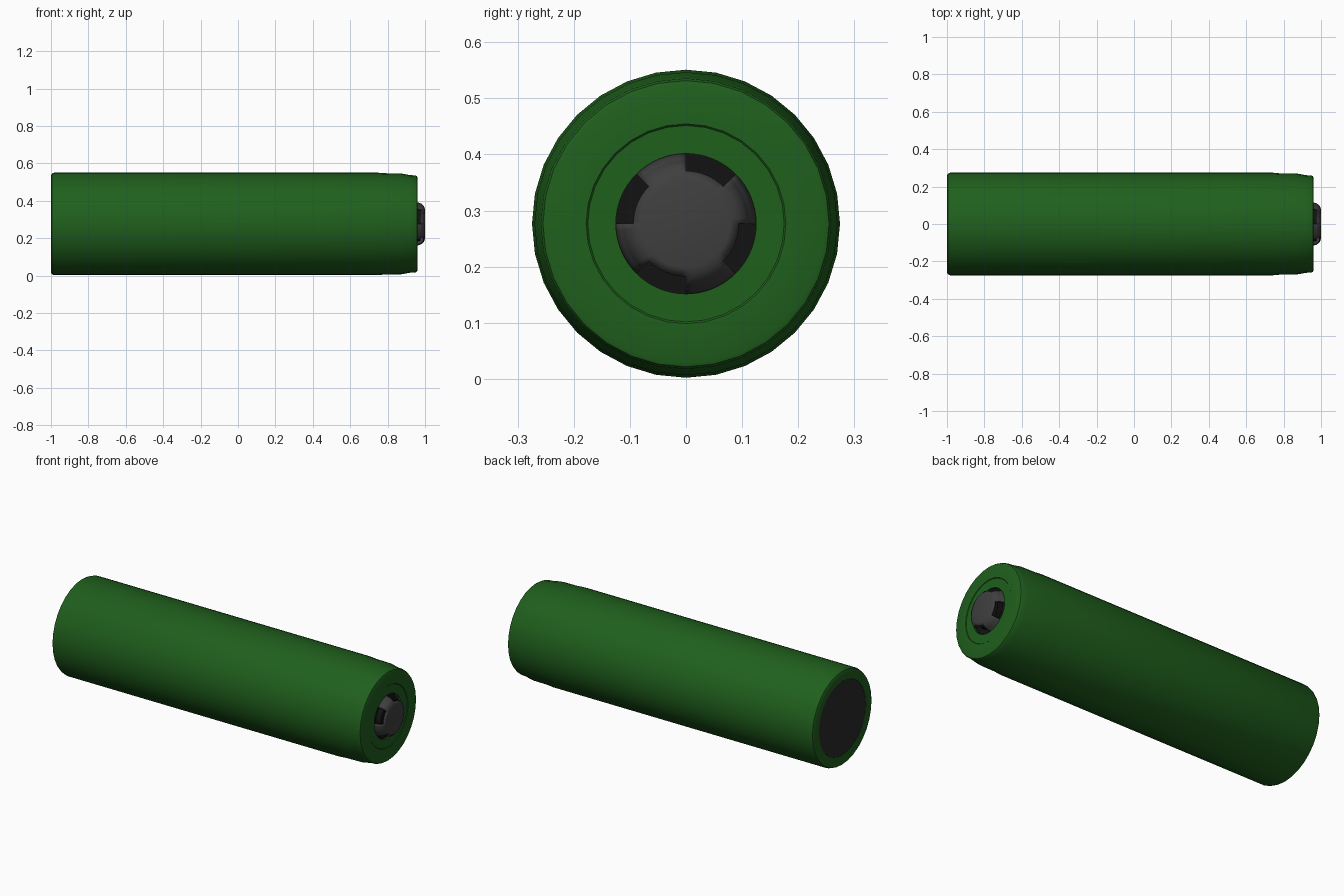
import bpy, bmesh, math

if "Cube" in bpy.data.objects:
    bpy.data.objects.remove(bpy.data.objects["Cube"])

CZ = 0.2765  # height of the battery axis


def material(name, r, g, b):
    m = bpy.data.materials.new(name)
    m.diffuse_color = (r, g, b, 1)
    m.use_nodes = True
    m.node_tree.nodes["Principled BSDF"].inputs["Base Color"].default_value = m.diffuse_color
    return m


GREEN = material("green_wrap", 0.014, 0.115, 0.012)
METAL = material("dark_metal", 0.05, 0.05, 0.05)
BASE = material("base_metal", 0.022, 0.022, 0.022)
BLACK = material("vent_black", 0.006, 0.006, 0.006)


def lathe(name, profile, mat, segs=32, skip=None, angle=30):
    """Spin (x, radius) points around the x axis; skip(row, seg) leaves openings."""
    bm = bmesh.new()
    rings = []
    for x, r in profile:
        if r == 0:
            rings.append([bm.verts.new((x, 0, CZ))] * segs)
        else:
            rings.append([bm.verts.new((x, r * math.cos(2 * math.pi * i / segs),
                                        CZ + r * math.sin(2 * math.pi * i / segs)))
                          for i in range(segs)])
    for row, (a, b) in enumerate(zip(rings, rings[1:])):
        for i in range(segs):
            if skip and skip(row, i):
                continue
            j = (i + 1) % segs
            quad = list(dict.fromkeys((a[i], b[i], b[j], a[j])))
            bm.faces.new(quad)
    bmesh.ops.recalc_face_normals(bm, faces=bm.faces)
    mesh = bpy.data.meshes.new(name)
    bm.to_mesh(mesh)
    bm.free()
    mesh.materials.append(mat)
    obj = bpy.data.objects.new(name, mesh)
    bpy.context.collection.objects.link(obj)
    bpy.ops.object.select_all(action='DESELECT')
    obj.select_set(True)
    bpy.context.view_layer.objects.active = obj
    bpy.ops.object.shade_smooth_by_angle(angle=math.radians(angle))
    return obj


# Outer wrap with crimped shoulder, folded over both ends
lathe("wrap", [(-0.985, 0.212), (-0.998, 0.214), (-1.0, 0.222), (-1.0, 0.258),
               (-0.995, 0.269), (-0.982, 0.2745), (0.74, 0.2745), (0.78, 0.271),
               (0.87, 0.270), (0.92, 0.261), (0.95, 0.259), (0.957, 0.255),
               (0.96, 0.247), (0.96, 0.178), (0.957, 0.175), (0.945, 0.175)], GREEN)

# Insulating ring around the positive terminal
lathe("insulator_ring", [(0.94, 0.19), (0.957, 0.176), (0.957, 0.125), (0.935, 0.125)],
      GREEN, 64)

# Negative end plate
lathe("base_plate", [(-0.97, 0.216), (-0.997, 0.2125), (-0.997, 0)], BASE, 64)

# Dark interior seen through the vents
lathe("vent_interior", [(0.945, 0.127), (0.945, 0.094), (0.975, 0.092), (0.975, 0)], BLACK, 64)

# Positive cap: four vents of 45 degrees in its side wall
cap = lathe("positive_cap", [(0.947, 0.126), (0.957, 0.116), (0.975, 0.111), (0.985, 0.105),
                             (0.995, 0.094), (1.0, 0.078), (1.0, 0)], METAL, 64,
            skip=lambda row, i: row < 4 and i % 16 >= 8, angle=50)
wall = cap.modifiers.new("thickness", 'SOLIDIFY')
wall.thickness = 0.006
